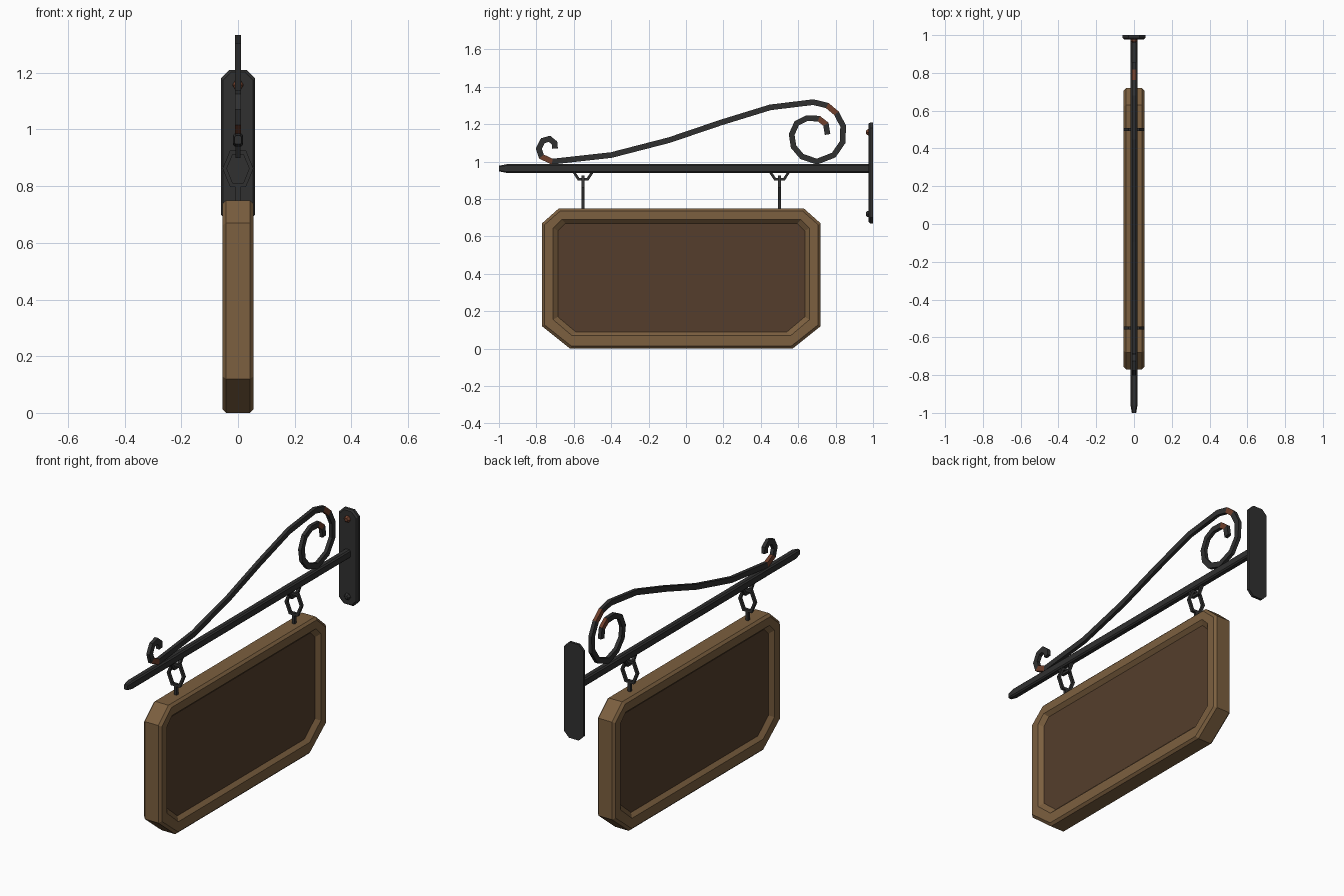
import bpy, bmesh, math
from mathutils import Vector

if "Cube" in bpy.data.objects:
    bpy.data.objects.remove(bpy.data.objects["Cube"])


def material(name, rgb):
    m = bpy.data.materials.new(name)
    m.diffuse_color = (*rgb, 1)
    m.use_nodes = True
    m.node_tree.nodes["Principled BSDF"].inputs["Base Color"].default_value = m.diffuse_color
    return m


IRON = material("dark_iron", (0.03, 0.03, 0.03))
RUST = material("rust", (0.16, 0.05, 0.025))
WOOD = material("frame_wood", (0.20, 0.115, 0.05))
PANEL = material("panel_wood", (0.09, 0.048, 0.025))


def loft(name, rings, mats, closed=False, rust=()):
    """Skin a list of vertex rings; rust lists the ring spans with the second material."""
    bm = bmesh.new()
    vs = [[bm.verts.new(p) for p in r] for r in rings]
    n, k = len(rings), len(rings[0])
    for i in range(n if closed else n - 1):
        a, b = vs[i], vs[(i + 1) % n]
        for j in range(k):
            f = bm.faces.new((a[j], a[(j + 1) % k], b[(j + 1) % k], b[j]))
            f.material_index = 1 if i in rust else 0
    if not closed:
        bm.faces.new(vs[0])
        bm.faces.new(vs[-1][::-1])
    bmesh.ops.recalc_face_normals(bm, faces=bm.faces)
    me = bpy.data.meshes.new(name)
    bm.to_mesh(me)
    bm.free()
    for m in mats:
        me.materials.append(m)
    ob = bpy.data.objects.new(name, me)
    bpy.context.collection.objects.link(ob)
    return ob


def octagon(a0, a1, b0, b1, top, bottom):
    """Rectangle with cut corners; top and bottom give the cut sizes."""
    (ta, tb), (ba, bb) = top, bottom
    return [(a0 + ba, b0), (a1 - ba, b0), (a1, b0 + bb), (a1, b1 - tb),
            (a1 - ta, b1), (a0 + ta, b1), (a0, b1 - tb), (a0, b0 + bb)]


def sweep(name, path, half_w, half_t, across, mats, closed=False, rust=()):
    """Flat strap swept along a planar path, with mitred joints."""
    pts, n = [Vector(p) for p in path], len(path)
    across, rings = Vector(across), []
    for i, p in enumerate(pts):
        d0 = (p - pts[i - 1]).normalized() if closed or i else None
        d1 = (pts[(i + 1) % n] - p).normalized() if closed or i < n - 1 else d0
        d0 = d0 or d1
        t = (d0 + d1).normalized()
        side = t.cross(across) * (half_w / max(t.dot(d1), 0.5))
        out = across * half_t
        rings.append([p + side + out, p + side - out, p - side - out, p - side + out])
    return loft(name, rings, mats, closed, rust)


# Sign frame: outer edge, small bevel, flat rim, sloped inner lip
outer = octagon(-0.77, 0.72, 0, 0.75, (0.09, 0.08), (0.15, 0.12))
rim = octagon(-0.757, 0.707, 0.013, 0.737, (0.085, 0.075), (0.145, 0.115))
lip = octagon(-0.71, 0.66, 0.07, 0.69, (0.045, 0.045), (0.10, 0.085))
inner = octagon(-0.685, 0.635, 0.09, 0.67, (0.04, 0.04), (0.095, 0.08))
half = [(0.042, outer), (0.055, rim), (0.055, lip), (0.035, inner)]
profile = half + [(-x, o) for x, o in reversed(half)]
loft("sign_frame", [[(x, y, z) for y, z in o] for x, o in profile], [WOOD], closed=True)

# Recessed board
loft("sign_panel", [[(x, y, z) for y, z in inner] for x in (-0.035, 0.035)], [PANEL])

# Horizontal bar with tapered tip
bar = []
for y, s in ((-1, 0.65), (-0.96, 1), (0.98, 1)):
    c = (0.007 * s, 0.007 * s)
    bar.append([(x, y, 0.963 + z) for x, z in
                octagon(-0.018 * s, 0.018 * s, -0.023 * s, 0.023 * s, c, c)])
loft("bar", bar, [IRON])

# Wall plate with bevelled front
plate = []
for y, i in ((1, 0), (0.985, 0), (0.977, 0.007)):
    c = (0.03, 0.03)
    plate.append([(x, y, z) for x, z in octagon(-0.06 + i, 0.06 - i, 0.67 + i, 1.21 - i, c, c)])
loft("wall_plate", plate, [IRON])

# Bolts
for name, z, m in (("upper_bolt", 1.157, RUST), ("lower_bolt", 0.72, IRON)):
    rings = [[(r * math.cos(k * math.pi / 3), y, z + r * math.sin(k * math.pi / 3))
              for k in range(6)] for y, r in ((0.98, 0.02), (0.97, 0.018), (0.962, 0.01))]
    loft(name, rings, [m])

# Scroll strap, from the small curl to the large one
scroll = [(-0.70, 1.07), (-0.703, 1.10), (-0.73, 1.122), (-0.765, 1.112), (-0.787, 1.07),
          (-0.773, 1.027), (-0.715, 1.0), (-0.40, 1.035), (-0.09, 1.115), (0.19, 1.21),
          (0.45, 1.29), (0.68, 1.318), (0.755, 1.30), (0.805, 1.258), (0.84, 1.19),
          (0.838, 1.105), (0.79, 1.035), (0.70, 1.0), (0.62, 1.027), (0.575, 1.08),
          (0.565, 1.145), (0.592, 1.205), (0.645, 1.232), (0.71, 1.23), (0.748, 1.20),
          (0.757, 1.145)]
sweep("scroll", [(0, y, z) for y, z in scroll], 0.015, 0.01, (1, 0, 0),
      [IRON, RUST], rust=(5, 12, 23))

# Hangers: ring on the bar, linked ring below, rod into the board
hexagon = [(math.cos(k * math.pi / 3), math.sin(k * math.pi / 3)) for k in range(6)]
for label, y in (("outer", -0.55), ("inner", 0.50)):
    sweep(label + "_bar_ring", [(0, y + 0.048 * c, 0.942 + 0.042 * s) for c, s in hexagon],
          0.007, 0.008, (1, 0, 0), [IRON], closed=True)
    sweep(label + "_link_ring", [(0.047 * c, y, 0.862 + 0.066 * s) for c, s in hexagon],
          0.007, 0.008, (0, 1, 0), [IRON], closed=True)
    sweep(label + "_rod", [(0, y, 0.73), (0, y, 0.808)], 0.008, 0.008, (1, 0, 0), [IRON])
